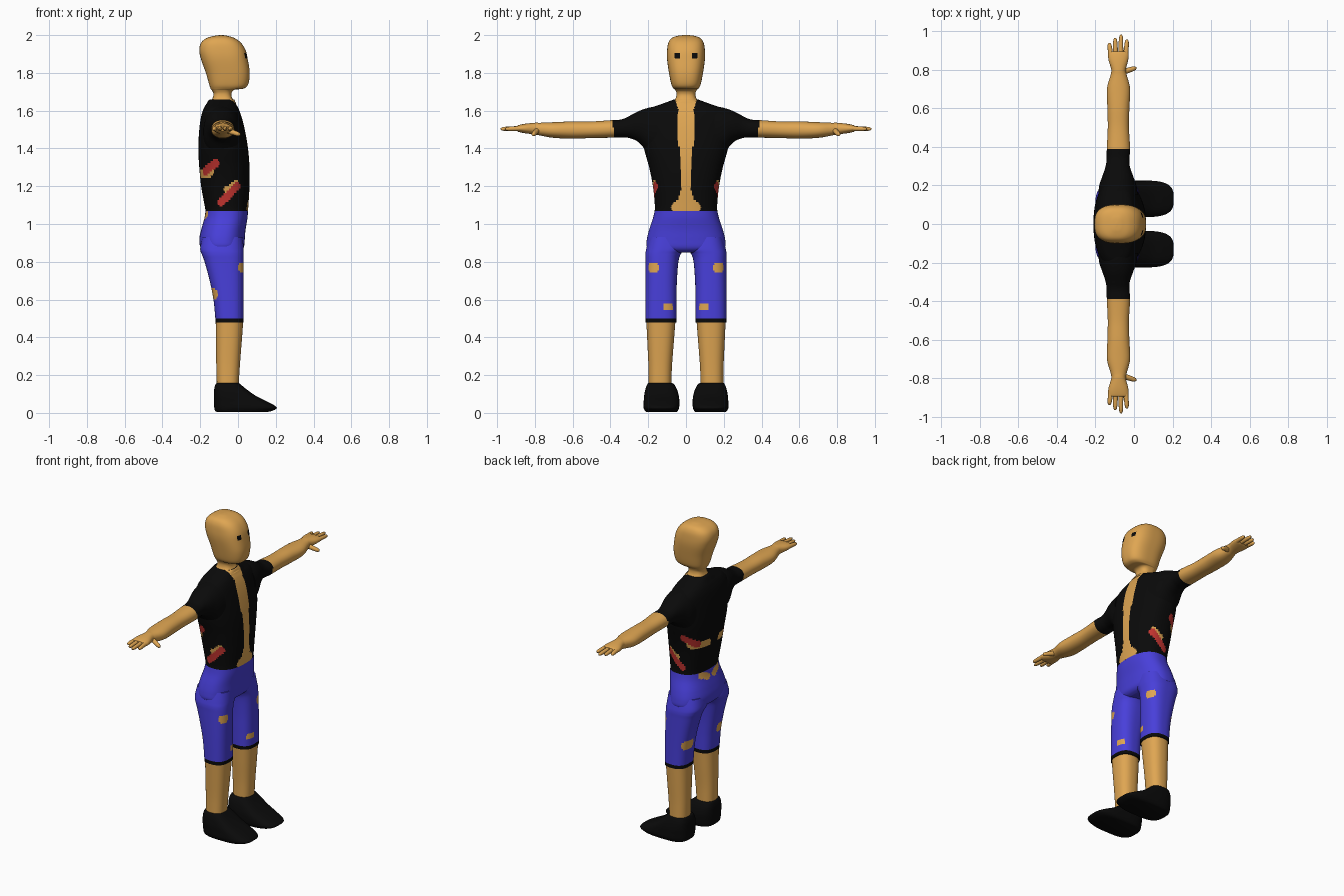
import bpy, bmesh, math
from mathutils import Vector


def material(name, rgb):
    m = bpy.data.materials.new(name)
    m.diffuse_color = (*rgb, 1)
    return m


SKIN, BLACK, BLUE, RED = 0, 1, 2, 3
MATS = [material("tan skin", (0.74, 0.38, 0.085)), material("black cloth", (0.003, 0.003, 0.003)),
        material("blue denim", (0.065, 0.05, 0.70)), material("red wound", (0.56, 0.035, 0.03))]


def build(name, rings, rule):
    """Skin a list of point rings, cap the ends and paint each face by rule(centre)."""
    bm = bmesh.new()
    vs = [[bm.verts.new(p) for p in ring] for ring in rings]
    n = len(vs[0])
    for a, b in zip(vs, vs[1:]):
        for i in range(n):
            j = (i + 1) % n
            bm.faces.new((a[i], a[j], b[j], b[i]))
    bm.faces.new(vs[0])
    bm.faces.new(vs[-1])
    bmesh.ops.recalc_face_normals(bm, faces=bm.faces)
    for f in bm.faces:
        f.material_index = rule(f.calc_center_median()) if callable(rule) else rule
    me = bpy.data.meshes.new(name)
    bm.to_mesh(me)
    bm.free()
    for m in MATS:
        me.materials.append(m)
    ob = bpy.data.objects.new(name, me)
    bpy.context.collection.objects.link(ob)
    bpy.context.view_layer.objects.active = ob
    ob.select_set(True)
    bpy.ops.object.shade_smooth_by_angle(angle=math.radians(50))
    ob.select_set(False)
    return ob


def spline(rows, n):
    """Catmull-Rom resampling of the stations."""
    out = []
    for k in range(len(rows) - 1):
        p = [rows[max(0, min(len(rows) - 1, k + d))] for d in (-1, 0, 1, 2)]
        for s in range(n):
            t = s / n
            out.append([0.5 * (2 * b + (c - a) * t + (2 * a - 5 * b + 4 * c - d) * t * t
                               + (3 * b - a - 3 * c + d) * t ** 3) for a, b, c, d in zip(*p)])
    return out + [list(rows[-1])]


def loft(name, rows, rule, axis="z", side=1, power=2.4, n=6, seg=64):
    """Rows are (position, x0, x1, w0, w1), or (position, x0, x1, half width)."""
    rows = [r if len(r) == 5 else (*r[:3], -r[3], r[3]) for r in rows]
    rings = []
    for pos, x0, x1, w0, w1 in spline(rows, n):
        ring = []
        for i in range(seg):
            a = 2 * math.pi * (i + 0.5) / seg
            c, s = math.cos(a), math.sin(a)
            x = (x0 + x1) / 2 + (x1 - x0) / 2 * math.copysign(abs(c) ** (2 / power), c)
            w = (w0 + w1) / 2 + (w1 - w0) / 2 * math.copysign(abs(s) ** (2 / power), s)
            ring.append((x, side * w, pos) if axis == "z" else (x, side * pos, w))
        rings.append(ring)
    return build(name, rings, rule)


def finger(name, a, b, r, side):
    a, b = (Vector((p[0], p[1] * side, p[2])) for p in (a, b))
    d = (b - a).normalized()
    u = d.cross(Vector((0, 0, 1))).normalized()
    v = u.cross(d)
    rings = []
    for t, k in ((0, 1.1), (0.4, 1), (0.75, 0.9), (0.92, 0.7), (1, 0.25)):
        rings.append([a.lerp(b, t) + (u * math.cos(q) + v * math.sin(q)) * r * k
                      for q in (2 * math.pi * i / 12 for i in range(12))])
    build(name, rings, SKIN)


def near(p, a, b, r):
    """True when point p lies within r of the segment a-b."""
    a, b = Vector(a), Vector(b)
    t = max(0, min(1, (p - a).dot(b - a) / (b - a).length_squared))
    return (p - a.lerp(b, t)).length < r


# ---- paint rules ----
def head_paint(c):
    eye = c.x > 0 and abs(abs(c.y) - 0.045) < 0.013 and abs(c.z - 1.89) < 0.013
    return BLACK if eye else SKIN


OPENING = [(1.07, .07), (1.085, .08), (1.11, .072), (1.13, .04), (1.18, .028), (1.38, .027),
           (1.43, .042), (1.55, .045), (1.61, .042), (1.67, .06)]


def shirt_paint(c):
    if c.x > -0.06:
        for (z0, w0), (z1, w1) in zip(OPENING, OPENING[1:]):
            if z0 <= c.z <= z1 and abs(c.y) < w0 + (w1 - w0) * (c.z - z0) / (z1 - z0):
                return SKIN
    p = Vector((c.x, abs(c.y), c.z))
    flat = Vector((c.x, 0, c.z))
    if p.y > 0.08 and near(flat, (-.09, 0, 1.115), (-.005, 0, 1.2), .02):
        return RED
    if p.y > 0.08 and near(flat, (-.06, 0, 1.18), (-.01, 0, 1.215), .016):
        return SKIN
    if near(p, (-.115, .185, 1.325), (-.175, .135, 1.275), .024):
        return RED
    if near(p, (-.15, .165, 1.275), (-.2, .06, 1.265), .026):
        return SKIN
    return BLACK


def trouser_paint(c):
    p = Vector((c.x, abs(c.y), c.z))
    holes = [((.02, .165, .77), (.015, .18, .77), .026), ((.025, .08, .56), (.025, .1, .56), .021),
             ((-.12, .175, .63), (-.135, .15, .63), .032), ((-.185, .03, 1.035), (-.175, .09, 1.055), .022)]
    return SKIN if any(near(p, *h) for h in holes) else BLUE


# ---- head and neck ----
loft("head", [(1.64, -.15, -.01, .075), (1.665, -.135, -.03, .055), (1.69, -.13, -.035, .05),
              (1.71, -.14, -.02, .057), (1.717, -.145, .03, .066), (1.74, -.153, .054, .078),
              (1.80, -.17, .062, .09), (1.87, -.195, .052, .1), (1.92, -.205, .04, .1),
              (1.96, -.195, .015, .093), (1.985, -.165, -.02, .075), (1.997, -.12, -.06, .04),
              (2.0, -.095, -.085, .01)], head_paint, n=9, seg=128, power=2.7)

# ---- shirt ----
loft("shirt", [(1.07, -.172, .053, .166), (1.1, -.177, .055, .165), (1.2, -.195, .061, .175),
               (1.3, -.205, .061, .195), (1.4, -.21, .053, .222), (1.5, -.205, .036, .235),
               (1.57, -.195, .018, .235), (1.61, -.182, .003, .195), (1.635, -.168, -.01, .13),
               (1.655, -.155, -.018, .075), (1.66, -.148, -.022, .064)],
     shirt_paint, n=9, seg=160)

# ---- hips ----
loft("hips", [(.85, -.15, .0, .12), (.86, -.185, .02, .18), (.88, -.2, .032, .208),
              (.92, -.205, .036, .207), (.97, -.195, .04, .195), (1.03, -.178, .05, .175),
              (1.07, -.172, .053, .166)], trouser_paint, n=7, seg=128)

for side, tag in ((1, "left"), (-1, "right")):
    # ---- legs and shoes ----
    loft(tag + "_trouser_leg", [(.5, -.12, .03, .05, .215), (.6, -.13, .03, .05, .215),
         (.7, -.15, .03, .048, .215), (.8, -.177, .03, .04, .215), (.84, -.192, .03, .028, .215),
         (.87, -.2, .03, .008, .21), (.93, -.19, .025, .005, .195)],
         trouser_paint, side=side, n=10, seg=96, power=2.6)
    loft(tag + "_cuff", [(.478, -.12, .03, .05, .215), (.5, -.12, .03, .05, .215)],
         BLACK, side=side, n=1, power=2.6)
    loft(tag + "_shin", [(.14, -.112, .003, .078, .197), (.25, -.115, .01, .074, .199),
         (.38, -.117, .02, .064, .205), (.485, -.118, .028, .056, .21)], SKIN, side=side)
    loft(tag + "_shoe", [(.004, -.11, .15, .05, .21), (.012, -.122, .185, .042, .218),
         (.03, -.126, .205, .036, .225), (.06, -.128, .155, .035, .224),
         (.09, -.128, .095, .038, .222), (.125, -.126, .045, .048, .215),
         (.15, -.12, .015, .062, .206), (.157, -.115, .006, .072, .2)],
         BLACK, side=side, power=3.2)
    # ---- arm with sleeve, palm ----
    loft(tag + "_arm", [(.15, -.185, .02, 1.34, 1.625), (.2, -.18, .012, 1.375, 1.615),
         (.25, -.163, -.005, 1.432, 1.598), (.3, -.147, -.022, 1.455, 1.572),
         (.34, -.142, -.024, 1.458, 1.554), (.39, -.141, -.02, 1.457, 1.55),
         (.5, -.136, -.026, 1.455, 1.543), (.6, -.138, -.024, 1.452, 1.543),
         (.7, -.14, -.02, 1.456, 1.539), (.77, -.122, -.037, 1.468, 1.536),
         (.8, -.118, -.042, 1.474, 1.536), (.85, -.132, -.03, 1.48, 1.531),
         (.885, -.134, -.028, 1.487, 1.524), (.895, -.125, -.036, 1.493, 1.518)],
         lambda c: BLACK if abs(c.y) < 0.384 + 0.12 * (c.z - 1.5) else SKIN,
         axis="y", side=side, n=8, power=2.2)
    # ---- fingers and thumb ----
    for k, (x0, x1, tip) in enumerate([(-.12, -.128, .938), (-.095, -.098, .965),
                                       (-.069, -.067, .982), (-.043, -.036, .957)]):
        finger(f"{tag}_finger_{k + 1}", (x0, .87, 1.506), (x1, tip, 1.503), .0125, side)
    finger(tag + "_thumb", (-.05, .79, 1.493), (.012, .81, 1.472), .0135, side)
